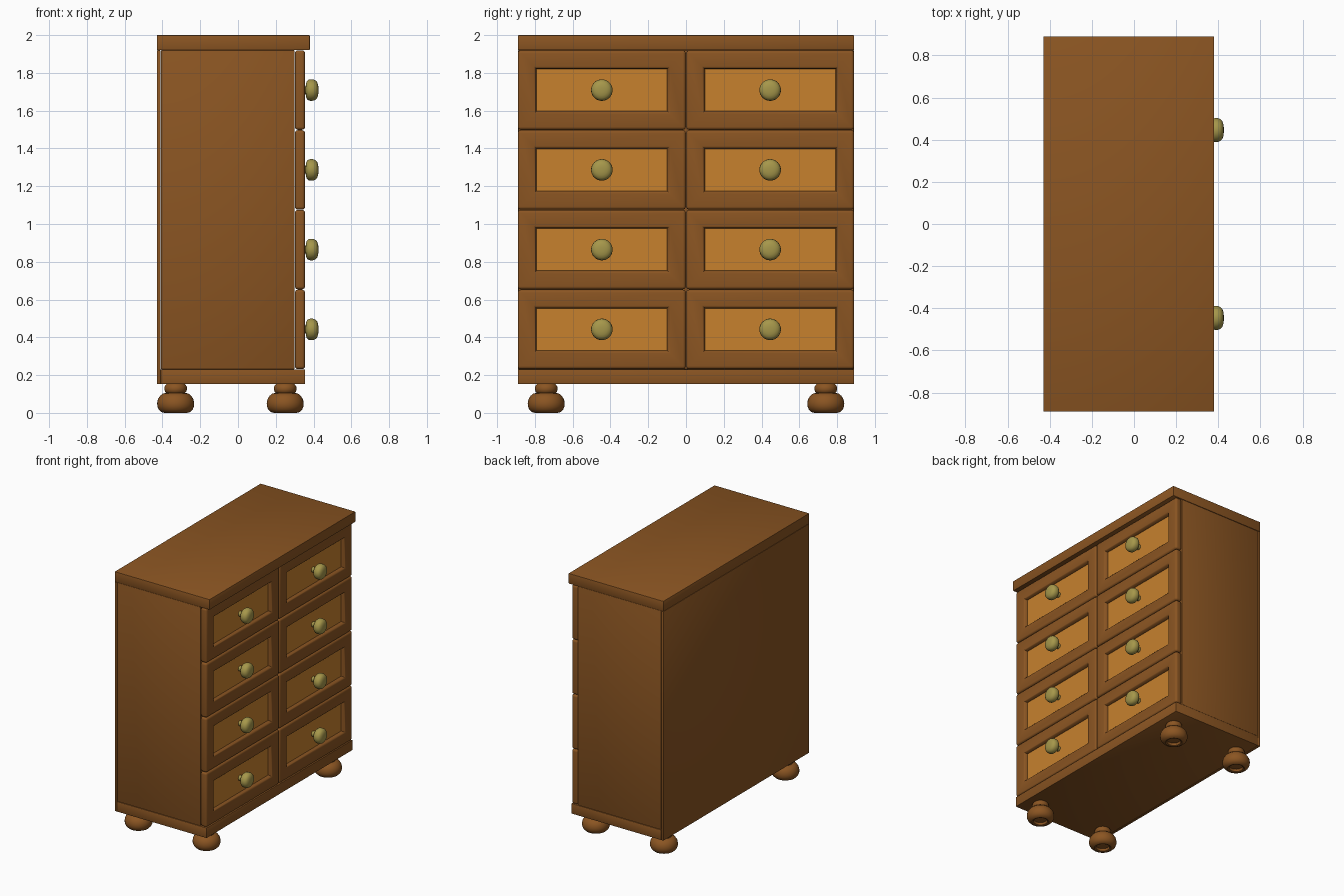
import bpy, bmesh, math
from mathutils import Matrix

if "Cube" in bpy.data.objects:
    bpy.data.objects.remove(bpy.data.objects["Cube"])


def mat(name, col):
    m = bpy.data.materials.new(name)
    m.diffuse_color = (*col, 1)
    m.use_nodes = True
    m.node_tree.nodes["Principled BSDF"].inputs["Base Color"].default_value = m.diffuse_color
    return m


WOOD = mat("wood", (0.258, 0.091, 0.016))
PANEL = mat("panel_wood", (0.57, 0.22, 0.027))
BRASS = mat("brass", (0.38, 0.31, 0.07))


def finish(bm, name, mats, smooth=True):
    bmesh.ops.recalc_face_normals(bm, faces=bm.faces)
    me = bpy.data.meshes.new(name)
    bm.to_mesh(me)
    bm.free()
    ob = bpy.data.objects.new(name, me)
    bpy.context.collection.objects.link(ob)
    for m in mats:
        me.materials.append(m)
    if smooth:
        bpy.context.view_layer.objects.active = ob
        ob.select_set(True)
        bpy.ops.object.shade_smooth_by_angle(angle=math.radians(35))
        ob.select_set(False)
    return ob


def box_bm(x0, x1, y0, y1, z0, z1, bevel, segs=2):
    bm = bmesh.new()
    centre = Matrix.Translation(((x0 + x1) / 2, (y0 + y1) / 2, (z0 + z1) / 2))
    bmesh.ops.create_cube(bm, size=1, matrix=centre @ Matrix.Diagonal((x1 - x0, y1 - y0, z1 - z0, 1)))
    bmesh.ops.bevel(bm, geom=bm.edges[:], offset=bevel, segments=segs, profile=0.5, affect='EDGES')
    return bm


def board(name, *dims):
    return finish(box_bm(*dims, 0.004), name, [WOOD])


def lathe(name, profile, material, matrix, steps=32):
    bm = bmesh.new()
    vs = [bm.verts.new((r, 0, z)) for r, z in profile]
    edges = [bm.edges.new(p) for p in zip(vs, vs[1:])]
    bmesh.ops.spin(bm, geom=vs + edges, cent=(0, 0, 0), axis=(0, 0, 1),
                   angle=2 * math.pi, steps=steps)
    bmesh.ops.remove_doubles(bm, verts=bm.verts, dist=1e-5)
    ob = finish(bm, name, [material])
    ob.matrix_world = matrix
    return ob


def drawer(name, y0, y1, z0, z1):
    bm = box_bm(0.301, 0.355, y0, y1, z0, z1, 0.016, 4)
    bm.faces.ensure_lookup_table()
    face = max((f for f in bm.faces if f.normal.x > 0.99), key=lambda f: f.calc_area())
    # frame, then a stepped moulding down to the sunken panel
    for thick, depth in ((0.068, 0), (0.005, -0.002), (0.006, -0.006), (0.004, -0.02)):
        bmesh.ops.inset_region(bm, faces=[face], thickness=thick, depth=depth, use_even_offset=True)
    face.material_index = 1
    return finish(bm, name, [WOOD, PANEL])


# Carcass
board("top_board", -0.43, 0.38, -0.89, 0.89, 1.92, 2.0)
board("bottom_board", -0.41, 0.355, -0.89, 0.89, 0.152, 0.231)
board("back_panel", -0.43, -0.41, -0.89, 0.89, 0.152, 1.92)
board("carcass", -0.408, 0.30, -0.888, 0.888, 0.231, 1.92)

# Drawer fronts and knobs
knob_profile = [(0.02, 0), (0.02, 0.03), (0.035, 0.032), (0.048, 0.037), (0.055, 0.046),
                (0.057, 0.058), (0.056, 0.072), (0.051, 0.083), (0.042, 0.091),
                (0.028, 0.096), (0.012, 0.098), (0, 0.098)]
ROW = (1.92 - 0.231) / 4
for row in range(4):
    z0 = 0.231 + row * ROW
    for side, y0 in (("left", -0.89), ("right", 0.001)):
        drawer(f"drawer_{side}_{row + 1}", y0, y0 + 0.889, z0 + 0.001, z0 + ROW - 0.001)
        lathe(f"knob_{side}_{row + 1}", knob_profile, BRASS,
              Matrix.Translation((0.328, y0 + 0.4445, z0 + ROW / 2))
              @ Matrix.Rotation(math.pi / 2, 4, 'Y'))

# Turned bun feet, hollow underneath
foot_profile = [(0, 0.02), (0.045, 0.02), (0.05, 0.004), (0.06, 0), (0.076, 0.004), (0.09, 0.018), (0.097, 0.035),
                (0.098, 0.052), (0.094, 0.072), (0.083, 0.09), (0.068, 0.102), (0.05, 0.106),
                (0.056, 0.112), (0.06, 0.124), (0.059, 0.138), (0.053, 0.148), (0.045, 0.154)]
for xn, x in (("back", -0.33), ("front", 0.25)):
    for yn, y in (("left", -0.74), ("right", 0.74)):
        lathe(f"foot_{xn}_{yn}", foot_profile, WOOD, Matrix.Translation((x, y, 0)))
